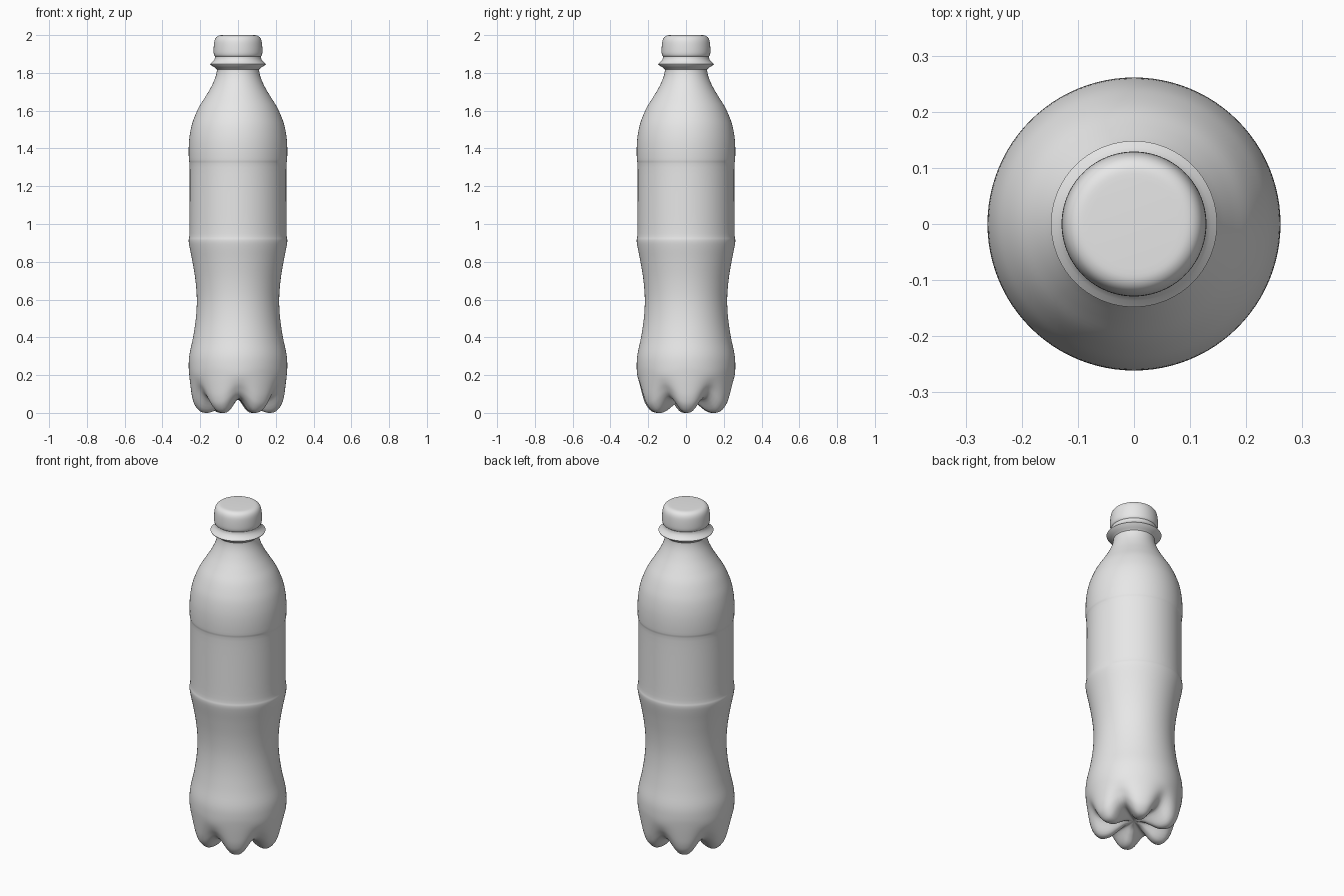
import bpy, bmesh, math
from mathutils import Vector

if "Cube" in bpy.data.objects:
    bpy.data.objects.remove(bpy.data.objects["Cube"])

SEGMENTS = 96
FEET = 6
TURN = math.radians(2)

plastic = bpy.data.materials.new("light_grey_plastic")
plastic.use_nodes = True
grey = (0.8, 0.8, 0.8, 1)
plastic.diffuse_color = grey
plastic.node_tree.nodes["Principled BSDF"].inputs["Base Color"].default_value = grey


def smooth_profile(points, steps=4):
    """Catmull-Rom curve through (radius, height) points."""
    p = [Vector(q) for q in points]
    p = [p[0]] + p + [p[-1]]
    out = []
    for a, b, c, d in zip(p, p[1:], p[2:], p[3:]):
        for i in range(steps):
            t = i / steps
            out.append(0.5 * (2 * b + (c - a) * t + (2 * a - 5 * b + 4 * c - d) * t ** 2
                              + (3 * b - a - 3 * c + d) * t ** 3))
    return out + [p[-1]]


def lathe(name, profile, groove=None):
    """Spin a profile; groove is the alternate profile between the feet."""
    groove = groove or profile
    bm = bmesh.new()
    rings = []
    for foot, gap in zip(profile, groove):
        ring = []
        for i in range(SEGMENTS):
            a = math.tau * i / SEGMENTS
            w = (0.5 - 0.5 * math.cos(FEET * (a - TURN))) ** 1.4
            r, z = foot.lerp(gap, w)
            ring.append(bm.verts.new((r * math.cos(a), r * math.sin(a), z)))
        rings.append(ring)
    for low, high in zip(rings, rings[1:]):
        for i in range(SEGMENTS):
            j = (i + 1) % SEGMENTS
            bm.faces.new((low[i], low[j], high[j], high[i]))
    bm.faces.new(rings[0][::-1])
    bm.faces.new(rings[-1])
    bmesh.ops.remove_doubles(bm, verts=bm.verts, dist=0.0001)
    bmesh.ops.recalc_face_normals(bm, faces=bm.faces)
    mesh = bpy.data.meshes.new(name)
    bm.to_mesh(mesh)
    bm.free()
    mesh.materials.append(plastic)
    obj = bpy.data.objects.new(name, mesh)
    bpy.context.collection.objects.link(obj)
    bpy.ops.object.select_all(action="DESELECT")
    obj.select_set(True)
    bpy.context.view_layer.objects.active = obj
    bpy.ops.object.shade_smooth_by_angle(angle=math.radians(40))
    return obj


# Body: lobed base, waist, label panel, shoulder and neck
foot_base = [(0.004, .07), (.05, .06), (.09, .035), (.13, .009), (.165, 0),
             (.2, .008), (.228, .04), (.242, .08), (.25, .13), (.258, .2)]
gap_base = [(0.004, .07), (.05, .07), (.09, .071), (.13, .073), (.165, .077),
            (.192, .087), (.213, .105), (.23, .13), (.246, .16), (.258, .2)]
wall = [(.261, .25), (.257, .31), (.238, .4), (.223, .5), (.218, .6), (.225, .7),
        (.241, .8), (.257, .88), (.261, .915), (.257, .95), (.256, 1.1), (.256, 1.3),
        (.26, 1.34), (.261, 1.4), (.257, 1.46), (.246, 1.52), (.229, 1.57),
        (.206, 1.62), (.175, 1.67), (.145, 1.72), (.122, 1.77), (.112, 1.81),
        (.113, 1.84), (.113, 1.88)]
lathe("bottle_body", smooth_profile(foot_base + wall), smooth_profile(gap_base + wall))

# Flange under the cap
flange = [(.108, 1.815), (.122, 1.828), (.146, 1.842), (.148, 1.846),
          (.137, 1.856), (.126, 1.868), (.122, 1.88), (.122, 1.895)]
lathe("neck_flange", [Vector(q) for q in flange])

# Rounded cap
cap = [(.12, 1.886), (.126, 1.893), (.129, 1.91), (.128, 1.945), (.124, 1.972),
       (.115, 1.989), (.1, 1.998), (.08, 2.0)]
lathe("cap", smooth_profile(cap))
